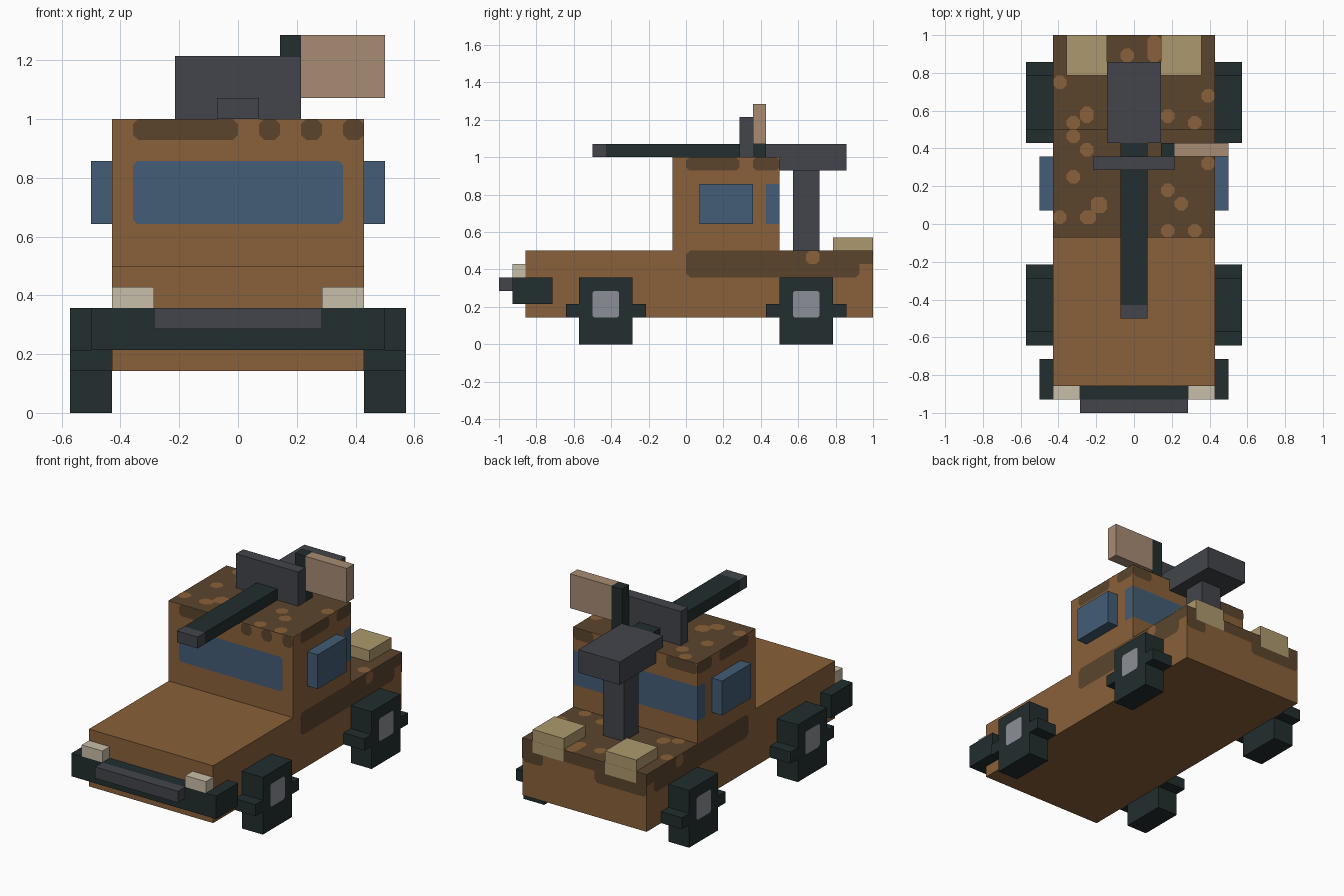
import bpy, bmesh
from mathutils import Vector

if "Cube" in bpy.data.objects:
    bpy.data.objects.remove(bpy.data.objects["Cube"])

U = 1 / 14  # the model sits on a 1/14 grid


def material(name, r, g, b):
    m = bpy.data.materials.new(name)
    lin = [((c / 255 + 0.055) / 1.055) ** 2.4 for c in (r, g, b)]
    m.diffuse_color = (*lin, 1)
    m.use_nodes = True
    m.node_tree.nodes["Principled BSDF"].inputs["Base Color"].default_value = m.diffuse_color
    return m


BROWN = material("brown paint", 137, 97, 58)
CAMO = material("dark camouflage", 91, 69, 45)
GLASS = material("blue glass", 67, 93, 118)
DARK = material("dark rubber", 34, 46, 46)
STEEL = material("gun steel", 66, 69, 75)
TAN = material("tan cloth", 167, 140, 116)
KHAKI = material("khaki bags", 173, 153, 109)
CREAM = material("lamp cream", 201, 191, 168)
HUB = material("hub grey", 139, 143, 151)


def finish(name, bm, mat):
    me = bpy.data.meshes.new(name)
    bm.to_mesh(me)
    bm.free()
    me.materials.append(mat)
    ob = bpy.data.objects.new(name, me)
    bpy.context.collection.objects.link(ob)
    return ob


def box(name, mat, x0, x1, y0, y1, z0, z1):
    bm = bmesh.new()
    bmesh.ops.create_cube(bm, size=1)
    for v in bm.verts:
        v.co = Vector(((x0 + x1) / 2 + v.co.x * (x1 - x0),
                       (y0 + y1) / 2 + v.co.y * (y1 - y0),
                       (z0 + z1) / 2 + v.co.z * (z1 - z0))) * U
    return finish(name, bm, mat)


def plates(name, mat, axis, side, pos, rects, cut=0.0, layer=1):
    """Painted patches on a flat face; each rect is a0, a1, b0, b1 on the other two axes."""
    bm = bmesh.new()
    normal = Vector([side if i == axis else 0 for i in range(3)])
    for a0, a1, b0, b1 in rects:
        c = cut
        if c:
            pts = [(a0 + c, b0), (a1 - c, b0), (a1, b0 + c), (a1, b1 - c),
                   (a1 - c, b1), (a0 + c, b1), (a0, b1 - c), (a0, b0 + c)]
        else:
            pts = [(a0, b0), (a1, b0), (a1, b1), (a0, b1)]
        verts = []
        for p in pts:
            co = list(p)
            co.insert(axis, pos)
            verts.append(bm.verts.new(Vector(co) * U + normal * 0.0015 * layer))
        f = bm.faces.new(verts)
        f.normal_update()
        if f.normal.dot(normal) < 0:
            f.normal_flip()
    return finish(name, bm, mat)


# main shell
box("body", BROWN, -6, 6, -12, 14, 2, 7)
box("cab", BROWN, -6, 6, -1, 7, 6.5, 14)

# front bumper, winch and headlights
box("bumper", DARK, -7, 7, -13, -10, 3, 5)
box("winch", STEEL, -4, 4, -14, -13, 4, 5)

# wheels with cross shaped outline, and hubs
CROSS = [(-2, 0), (2, 0), (2, 2), (3, 2), (3, 3), (2, 3),
         (2, 5), (-2, 5), (-2, 3), (-3, 3), (-3, 2), (-2, 2)]
for s, side in ((1, "right"), (-1, "left")):
    box(side + "_headlight", CREAM, *sorted((4 * s, 6 * s)), -13, -12, 5, 6)
    box(side + "_side_window", GLASS, *sorted((6 * s, 7 * s)), 1, 5, 9, 12)
    box(side + "_bedroll", KHAKI, *sorted((2 * s, 5 * s)), 11, 14, 7, 8)
    for yc, end in ((-6, "front"), (9, "rear")):
        bm = bmesh.new()
        f = bm.faces.new([bm.verts.new(Vector((6 * s, yc + y, z)) * U) for y, z in CROSS])
        ext = bmesh.ops.extrude_face_region(bm, geom=[f])
        bmesh.ops.translate(bm, vec=(2 * s * U, 0, 0),
                            verts=[g for g in ext["geom"] if isinstance(g, bmesh.types.BMVert)])
        bmesh.ops.recalc_face_normals(bm, faces=bm.faces)
        finish(f"{end}_{side}_wheel", bm, DARK)
        plates(f"{end}_{side}_hub", HUB, 0, s, 8 * s, [(yc - 1, yc + 1, 2, 4)], 0.15)

# mounted gun, shield and flag
box("gun_post", STEEL, -1, 1, 8, 10, 6.9, 13)
box("gun_body", STEEL, -2, 2, 6, 12, 13, 15)
box("barrel", DARK, -1, 1, -6, 6, 14, 15)
box("muzzle", STEEL, -1, 1, -7, -6, 14, 15)
box("shield", STEEL, -3, 3, 4, 5, 14, 17)
box("flag_pole", DARK, 2, 3, 5, 6, 14, 18)
box("flag", TAN, 3, 7, 5, 6, 15, 18)

# painted windows
plates("windscreen", GLASS, 1, -1, -1, [(-5, 5, 9, 12)], 0.2)
plates("rear_window", GLASS, 1, 1, 7, [(-6, 6, 9, 12)])
for s, side in ((1, "right"), (-1, "left")):
    plates(side + "_rear_window_wrap", GLASS, 0, s, 6 * s, [(6, 7, 9, 12)])

# camouflage on roof and bed, with paint showing through
plates("roof_camouflage", CAMO, 2, 1, 14, [(-6, 6, -1, 7)])
plates("bed_camouflage", CAMO, 2, 1, 7, [(-6, 6, 7, 14)])
plates("roof_spots", BROWN, 2, 1, 14, [
    (-5, -4, 3, 4), (-6, -5, 0, 1), (-4, -2.8, 0, 1), (-3.2, -2, 0.8, 2), (-4, -3, 5, 6),
    (3, 4, 1, 2), (2, 3, -1, 0), (4, 5, -1, 0), (2, 3, 2, 3), (-5, -4, 6, 7),
    (-2, -1, 4, 5), (5, 6, 4, 5)], 0.3, 2)
plates("bed_spots", BROWN, 2, 1, 7, [
    (-6, -5, 10, 11), (-4, -3, 7.5, 8.7), (2, 3, 7.5, 8.5), (5, 6, 9, 10),
    (-1, 0, 12, 13), (-5, -4, 7, 8), (4, 5, 7, 8), (1, 2, 12, 14)], 0.3, 2)

# camouflage running down the walls
plates("cab_front_camouflage", CAMO, 1, -1, -1,
       [(-5, 0, 13, 14), (1, 2, 13, 14), (3, 4, 13, 14), (5, 6, 13, 14)], 0.25)
plates("cab_back_camouflage", CAMO, 1, 1, 7, [(-6, -3, 13, 14), (4, 6, 13, 14)], 0.25)
plates("tail_camouflage", CAMO, 1, 1, 14, [(-6, 6, 6, 7)])
plates("tail_camouflage_drips", CAMO, 1, 1, 14, [(-6, -1, 5, 6.3), (4, 6, 5, 6.3)], 0.25)
plates("bedroll_overhang", KHAKI, 1, 1, 14, [(-5, -2, 6, 7), (2, 5, 6, 7)], 0, 2)
for s, side in ((1, "right"), (-1, "left")):
    plates(side + "_cab_camouflage", CAMO, 0, s, 6 * s, [(0, 4, 13, 14), (5, 7, 13, 14)], 0.25)
    plates(side + "_body_camouflage", CAMO, 0, s, 6 * s, [(0, 13, 5, 7)], 0.3)
    plates(side + "_body_camouflage_end", CAMO, 0, s, 6 * s, [(12.7, 14, 6, 7)])
    plates(side + "_body_spot", BROWN, 0, s, 6 * s, [(9, 10, 6, 7)], 0.25, 2)
